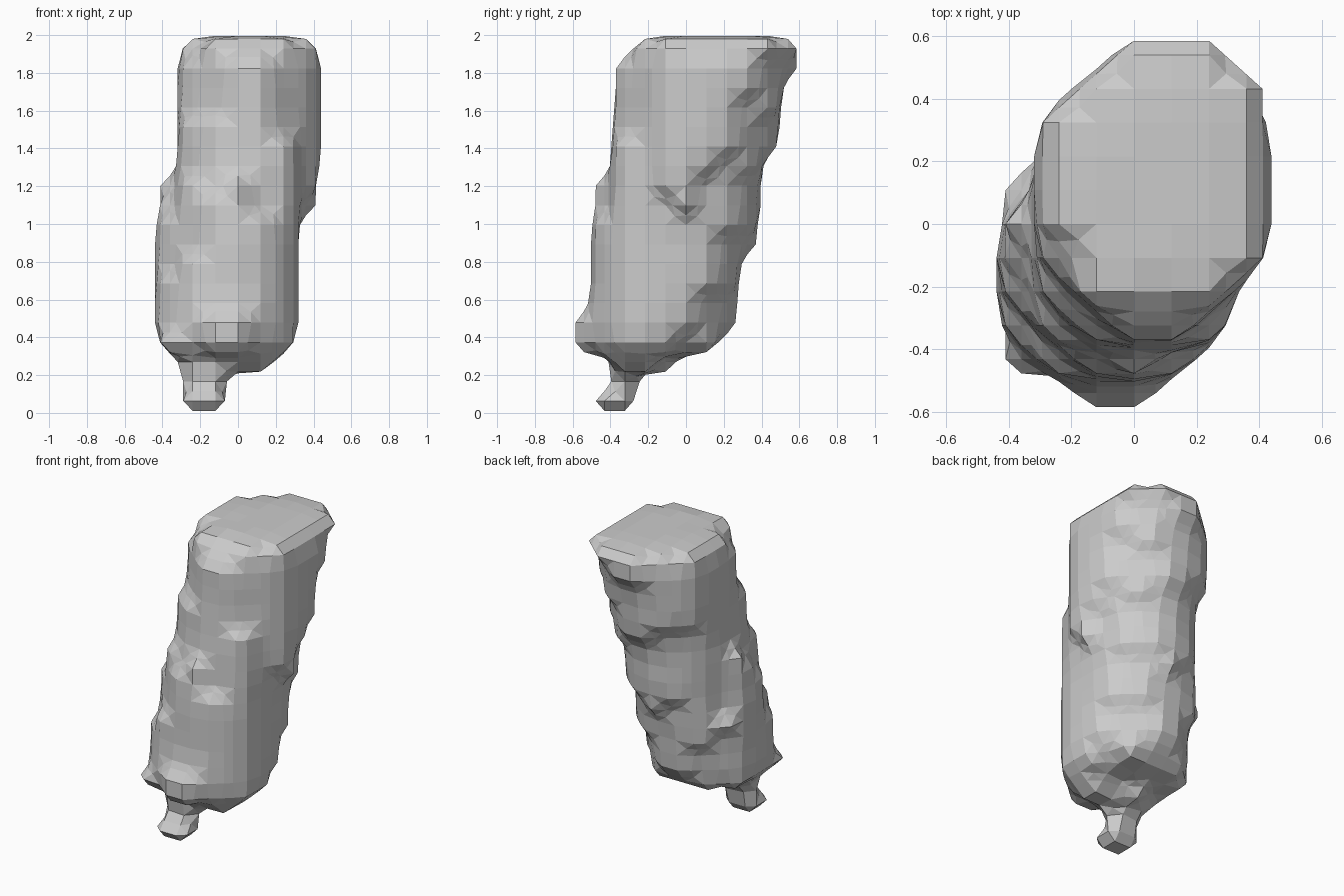
import bpy, bmesh
from itertools import product

if "Cube" in bpy.data.objects:
    bpy.data.objects.remove(bpy.data.objects["Cube"])

# Lattice spacing: the model is a coarse blocky iso-surface of a leaning round column
STEP = (0.12, 0.108, 0.1036)
Z0, TOP = 0.063, 18

# Spout slices below the column: xmin, xmax, ymin, ymax
spout = [
    (-0.30, -0.05, -0.47, -0.25),
    (-0.32, -0.04, -0.41, -0.23),
    (-0.34, 0.15, -0.42, -0.10),
]


def inside(p):
    """Is lattice point p in the leaning column or its spout?"""
    i, j, k = p
    if not 0 <= k <= TOP:
        return False
    z = Z0 + k * STEP[2]
    if k < len(spout):
        x0, x1, y0, y1 = spout[k]
    else:
        cx = 0.12 * (z - 1.15)
        x0, x1 = cx - 0.37, cx + 0.37
        y0, y1 = -0.545 + 0.16 * (z - 0.53), 0.324 + 0.245 * (z - 0.87)
    u = (2 * i * STEP[0] - x0 - x1) / (x1 - x0)
    v = (2 * j * STEP[1] - y0 - y1) / (y1 - y0)
    return u * u + v * v < 1


grid = {p: inside(p) for p in product(range(-7, 8), range(-9, 10), range(-2, TOP + 3))}
bm = bmesh.new()
verts = {}


def crossing(a, b):
    """Shared vertex where the surface cuts lattice edge a-b."""
    if not grid[a]:
        a, b = b, a
    if (a, b) not in verts:
        axis = [m != n for m, n in zip(a, b)].index(True)
        # cut nearer the inside point on corners, farther out in hollows
        count = 0
        for s, t in product((-1, 0, 1), repeat=2):
            d = [s, t]
            d.insert(axis, 0)
            count += sum(grid[tuple(m + n for m, n in zip(c, d))] for c in (a, b))
        f = min(max(0.66 * count / 9, 0.5 if axis == 2 else 0.42), 0.8)
        q = [(m + (n - m) * f) * s for m, n, s in zip(a, b, STEP)]
        verts[a, b] = bm.verts.new((q[0], q[1], Z0 + q[2]))
    return verts[a, b]


def cell_sides(p):
    """The six square sides of the lattice cell at p."""
    for axis, side in product(range(3), range(2)):
        quad = []
        for s, t in ((0, 0), (1, 0), (1, 1), (0, 1)):
            c = [s, t]
            c.insert(axis, side)
            quad.append(tuple(m + n for m, n in zip(p, c)))
        yield quad


# Join the cuts on each cell's sides into closed polygons
for p in product(range(-6, 6), range(-8, 8), range(-1, TOP + 1)):
    links = {}
    for quad in cell_sides(p):
        cut = {n: crossing(quad[n], quad[(n + 1) % 4]) for n in range(4)
               if grid[quad[n]] != grid[quad[(n + 1) % 4]]}
        if len(cut) == 2:
            pairs = [tuple(cut.values())]
        elif len(cut) == 4:
            pairs = [(cut[(n - 1) % 4], cut[n]) for n in range(4) if grid[quad[n]]]
        else:
            pairs = []
        for a, b in pairs:
            links.setdefault(a, []).append(b)
            links.setdefault(b, []).append(a)
    todo = set(links)
    while todo:
        loop = [todo.pop()]
        while True:
            step = [v for v in links[loop[-1]] if v in todo]
            if not step:
                break
            todo.discard(step[0])
            loop.append(step[0])
        if len(loop) > 2 and not bm.faces.get(loop):
            # start at the lowest vertex so the result is repeatable
            bm.faces.new(loop)

bmesh.ops.recalc_face_normals(bm, faces=bm.faces)
bmesh.ops.poke(bm, faces=[f for f in bm.faces if len(f.verts) > 4])

mesh = bpy.data.meshes.new("leaning_body")
bm.to_mesh(mesh)
bm.free()
body = bpy.data.objects.new("leaning_body", mesh)
bpy.context.collection.objects.link(body)
